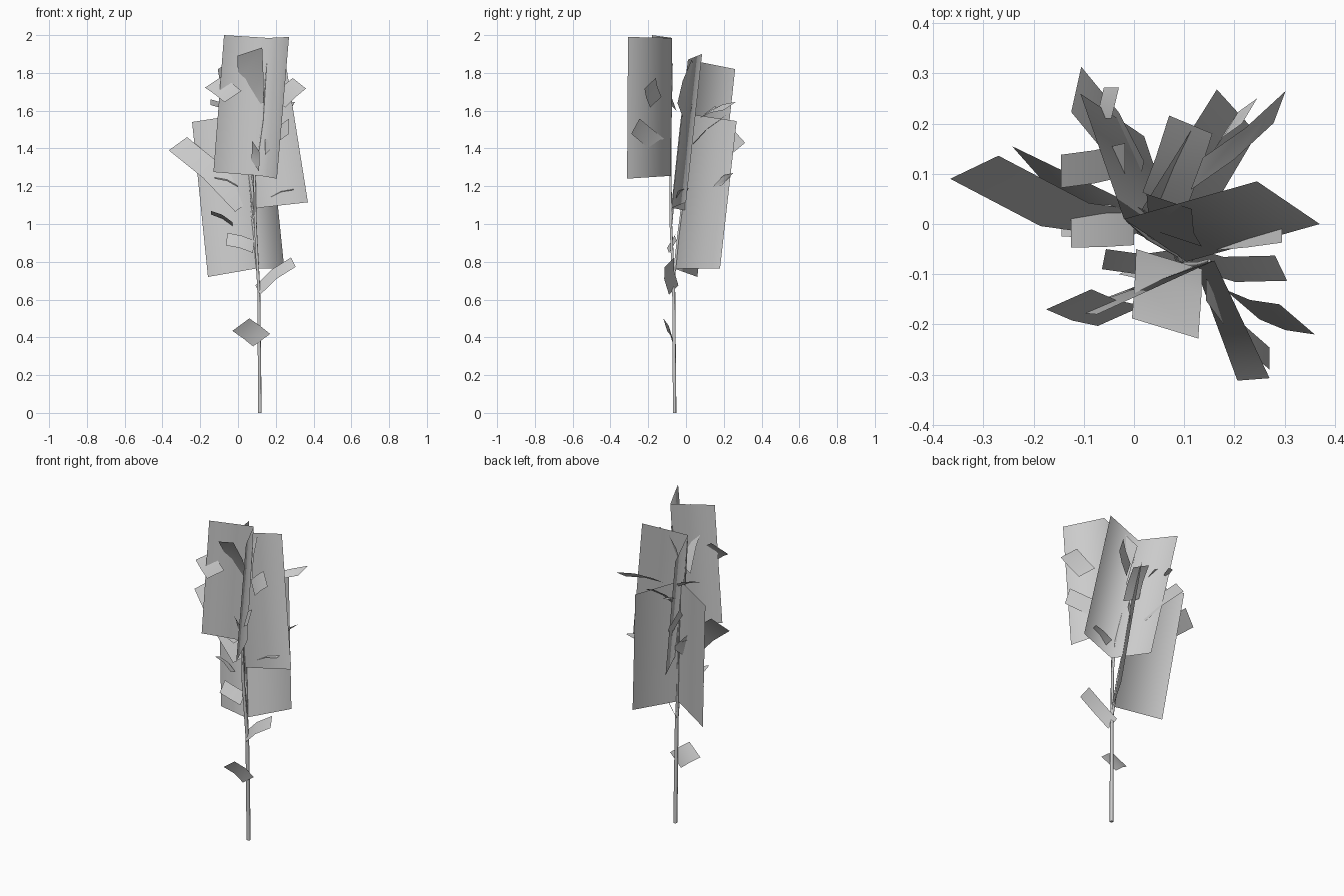
import bpy
from mathutils import Vector as V


def mesh(name, verts, faces):
    me = bpy.data.meshes.new(name)
    me.from_pydata([tuple(v) for v in verts], [], faces)
    me.update()
    ob = bpy.data.objects.new(name, me)
    bpy.context.scene.collection.objects.link(ob)
    for p in me.polygons:
        p.use_smooth = True
    return ob


def tube(name, pts, r0, r1):
    # thin tapered poly tube, four sided
    cu = bpy.data.curves.new(name, 'CURVE')
    cu.dimensions = '3D'
    cu.bevel_depth = 1.0
    cu.bevel_resolution = 0
    cu.use_fill_caps = True
    sp = cu.splines.new('POLY')
    sp.points.add(len(pts) - 1)
    for i, p in enumerate(pts):
        sp.points[i].co = (*p, 1)
        sp.points[i].radius = r0 + (r1 - r0) * i / (len(pts) - 1)
    ob = bpy.data.objects.new(name, cu)
    bpy.context.scene.collection.objects.link(ob)


def leaf(name, root, tip, side, sag=0.08):
    # leaf card of two quads, arched across its length
    root, tip, side = V(root), V(tip), V(side)
    axis = tip - root
    n = side.cross(axis).normalized()
    if n.z < 0:
        n = -n
    mid = (root + tip) / 2 + n * axis.length * sag
    verts = [c + s * side for c in (root, mid, tip) for s in (-1, 1)]
    mesh(name, verts, [(0, 1, 3, 2), (2, 3, 5, 4)])


def foliage(name, low, high):
    # tall V-folded foliage card: left, spine and right edges
    mesh(name, low + high, [(0, 1, 4, 3), (1, 2, 5, 4)])


# stem and branches
tube("stem", [(.116, -.06, 0), (.11, -.065, .65), (.092, -.08, 1.0),
              (.088, -.082, 1.25), (.13, -.08, 1.55), (.15, -.073, 1.85)], .012, .004)
tube("left_branch", [(.108, -.066, .7), (.085, -.04, .95), (.05, 0, 1.25),
                     (.018, .028, 1.55)], .009, .003)
tube("back_branch", [(.092, -.08, 1.0), (.085, -.06, 1.2), (.03, -.03, 1.5),
                     (-.015, .008, 1.83)], .008, .003)

# large foliage cards
foliage("front_foliage",
        [(-.13, -.175, 1.275), (.12, -.08, 1.255), (.206, -.312, 1.24)],
        [(-.074, -.18, 2.0), (.16, -.073, 1.985), (.27, -.307, 1.99)])
foliage("lower_foliage",
        [(-.159, .06, .72), (.10, -.065, .765), (.245, .18, .765)],
        [(-.243, .155, 1.54), (.016, .03, 1.58), (.165, .268, 1.545)])
foliage("back_foliage",
        [(.02, .175, 1.04), (.105, -.075, 1.085), (.37, 0, 1.115)],
        [(-.107, .26, 1.82), (-.02, .01, 1.87), (.245, .085, 1.9)])

# small leaves: root, tip, half width
lower = [
    ((.125, -.075, .385), (.015, -.11, .467), (.045, -.01, .033)),
    ((.105, -.065, .65), (.293, -.088, .798), (.012, -.025, -.025)),
    ((.083, -.07, .88), (-.06, -.07, .92), (.004, .02, .033)),
    ((.033, -.005, 1.1), (-.318, .113, 1.425), (.048, .023, .035)),
    ((-.03, -.01, 1.0), (-.144, 0, 1.06), (0, .025, -.01)),
    ((0, 0, 1.2), (-.125, -.005, 1.245), (0, .042, .005)),
    ((.165, -.025, 1.143), (.295, -.01, 1.185), (0, .027, .005)),
    ((.17, .165, 1.2), (.23, .225, 1.265), (.015, .025, .005)),
]
for i, l in enumerate(lower):
    leaf(f"lower_leaf_{i + 1}", *l)

upper = [
    ((.07, -.07, 1.62), (.062, -.208, 1.912), (.066, -.02, .022)),
    ((.09, -.03, 1.6), (.07, .045, 1.83), (.045, -.015, .04)),
    ((-.027, -.183, 1.675), (-.13, -.15, 1.752), (.045, .02, .03)),
    ((.215, -.16, 1.645), (.325, -.19, 1.745), (.035, -.03, -.028)),
    ((.143, -.13, 1.405), (.27, -.268, 1.518), (0, .022, .04)),
    ((.09, -.1, 1.31), (.095, -.15, 1.41), (.02, .005, -.03)),
    ((-.018, .128, 1.595), (-.145, .105, 1.645), (0, .033, .015)),
    ((.01, .08, 1.32), (-.115, .268, 1.48), (.01, .045, -.05)),
    ((.125, .1, 1.58), (.29, .233, 1.625), (.012, .032, .022)),
    ((-.06, .21, 1.56), (-.045, .272, 1.575), (.015, 0, 0)),
    ((.06, .045, 1.43), (.113, .198, 1.565), (.043, -.018, -.015)),
]
for i, l in enumerate(upper):
    leaf(f"upper_leaf_{i + 1}", *l, sag=0.05)
